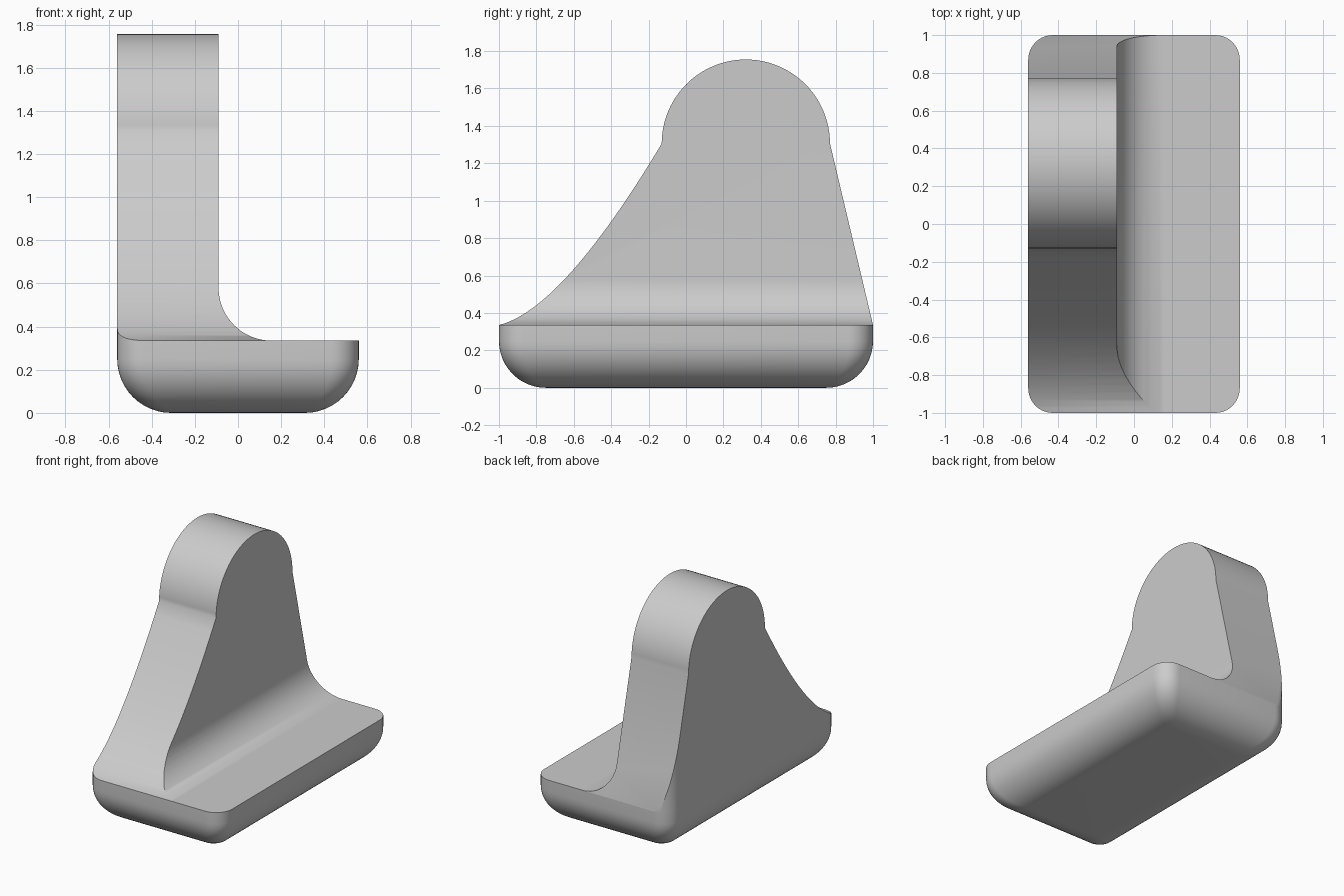
import bpy, bmesh, math
from math import sin, cos, pi

if "Cube" in bpy.data.objects:
    bpy.data.objects.remove(bpy.data.objects["Cube"])

HALF_X, HALF_Y, DECK = 0.56, 1.0, 0.335
CORNER, BELLY = 0.13, 0.25

grey = bpy.data.materials.new("plain grey")
grey.use_nodes = True
colour = (0.6, 0.6, 0.6, 1)
grey.diffuse_color = colour
grey.node_tree.nodes["Principled BSDF"].inputs["Base Color"].default_value = colour


def arc(cx, cy, r, start, end, steps):
    angles = [start + (end - start) * i / steps for i in range(steps + 1)]
    return [(cx + r * cos(a), cy + r * sin(a)) for a in angles]


def rounded_rect(hx, hy, r):
    pts = []
    for k, (sx, sy) in enumerate([(1, 1), (-1, 1), (-1, -1), (1, -1)]):
        pts += arc(sx * (hx - r), sy * (hy - r), r, k * pi / 2, (k + 1) * pi / 2, 10)
    return pts


def loft(name, rings):
    """Skin a stack of equal-length rings and cap both ends."""
    bm = bmesh.new()
    loops = [[bm.verts.new(p) for p in ring] for ring in rings]
    n = len(loops[0])
    for low, high in zip(loops, loops[1:]):
        for i in range(n):
            j = (i + 1) % n
            bm.faces.new((low[i], low[j], high[j], high[i]))
    bm.faces.new(loops[0][::-1])
    bm.faces.new(loops[-1])
    bmesh.ops.recalc_face_normals(bm, faces=bm.faces)
    mesh = bpy.data.meshes.new(name)
    bm.to_mesh(mesh)
    bm.free()
    mesh.materials.append(grey)
    obj = bpy.data.objects.new(name, mesh)
    bpy.context.collection.objects.link(obj)
    return obj


def smooth(obj):
    bpy.ops.object.select_all(action='DESELECT')
    obj.select_set(True)
    bpy.context.view_layer.objects.active = obj
    bpy.ops.object.shade_smooth_by_angle(angle=math.radians(30))


# Base: rounded slab with a rounded underside
rings = []
for i in range(13):
    a = pi / 2 * i / 12
    inset = BELLY * (1 - sin(a))
    r = max(CORNER - 0.4 * inset, 0.03)
    rings.append([(x, y, BELLY * (1 - cos(a)))
                  for x, y in rounded_rect(HALF_X - inset, HALF_Y - inset, r)])
rings.append([(x, y, DECK) for x, y in rounded_rect(HALF_X, HALF_Y, CORNER)])
base = loft("base", rings)

# Upright: wall with a fillet running into the deck
wall = [(-0.7, DECK)] + arc(0.155, DECK + 0.245, 0.245, 1.5 * pi, pi, 20)
wall += [(-0.09, 1.9), (-0.7, 1.9)]
upright = loft("upright", [[(x, y, z) for x, z in wall] for y in (-1.1, 1.1)])

# Side outline: concave front slope, round head, straight back slope
outline = [(-1.1, 0.2), (-1.1, 0.31)]
for i in range(21):
    t = i / 20
    u = 1 - t
    outline.append((-u * u - 1.32 * u * t - 0.13 * t * t,
                    0.335 * u * u + 0.84 * u * t + 1.305 * t * t))
outline += arc(0.32, 1.305, 0.45, pi, 0, 48)[1:]
outline.append((1.032, 0.2))
side_cutter = loft("side_cutter", [[(x, y, z) for y, z in outline] for x in (-0.8, 0.8)])

# Plan outline matching the base corners
plan_cutter = loft("plan_cutter", [[(x, y, z) for x, y in rounded_rect(HALF_X, HALF_Y, CORNER)]
                                   for z in (0.1, 2.0)])

# Trim the wall to both outlines, then discard the cutters
cutters = (side_cutter, plan_cutter)
for cutter in cutters:
    cutter.hide_render = True
    mod = upright.modifiers.new("trim", 'BOOLEAN')
    mod.operation = 'INTERSECT'
    mod.solver = 'EXACT'
    mod.object = cutter
graph = bpy.context.evaluated_depsgraph_get()
trimmed = bpy.data.meshes.new_from_object(upright.evaluated_get(graph))
upright.modifiers.clear()
upright.data = trimmed
for cutter in cutters:
    bpy.data.objects.remove(cutter)

for part in (base, upright):
    smooth(part)
